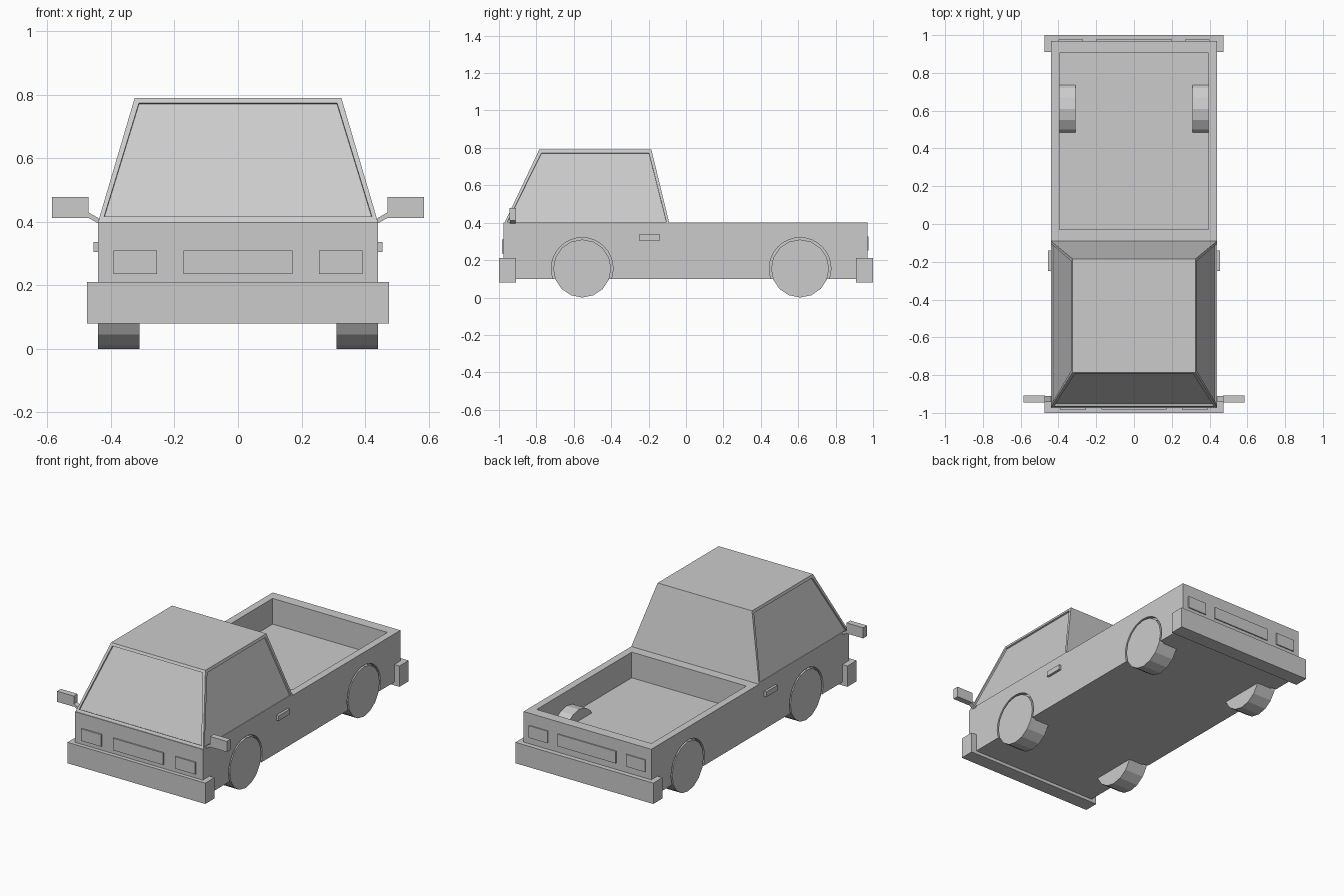
import bpy, bmesh, math
from mathutils import Vector

old = bpy.data.objects.get("Cube")
if old:
    bpy.data.objects.remove(old)

GREY = (0.6, 0.6, 0.6, 1)
paint = bpy.data.materials.new("plain grey")
paint.use_nodes = True
paint.diffuse_color = GREY
paint.node_tree.nodes["Principled BSDF"].inputs["Base Color"].default_value = GREY


def finish(name, bm):
    bmesh.ops.recalc_face_normals(bm, faces=bm.faces)
    mesh = bpy.data.meshes.new(name)
    bm.to_mesh(mesh)
    bm.free()
    mesh.materials.append(paint)
    obj = bpy.data.objects.new(name, mesh)
    bpy.context.collection.objects.link(obj)
    return obj


def prism(name, lower, upper):
    """Solid joining two matching rings of points."""
    bm = bmesh.new()
    a = [bm.verts.new(p) for p in lower]
    b = [bm.verts.new(p) for p in upper]
    n = len(a)
    bm.faces.new(a)
    bm.faces.new(b)
    for i in range(n):
        j = (i + 1) % n
        bm.faces.new((a[i], a[j], b[j], b[i]))
    return finish(name, bm)


def rect(x, y, z):
    return [(x[0], y[0], z), (x[1], y[0], z), (x[1], y[1], z), (x[0], y[1], z)]


def box(name, x, y, z):
    return prism(name, rect(x, y, z[0]), rect(x, y, z[1]))


def disc(name, x, y, z, radius, sides):
    """Cylinder lying along x, with a corner at the bottom."""
    def ring(px):
        turns = [math.tau * i / sides for i in range(sides)]
        return [(px, y + radius * math.sin(t), z - radius * math.cos(t)) for t in turns]
    return prism(name, ring(x[0]), ring(x[1]))


def sided(x, side):
    return sorted((x[0] * side, x[1] * side))


def carve(target, cutter):
    cutter.hide_render = True
    mod = target.modifiers.new("cut", 'BOOLEAN')
    mod.operation = 'DIFFERENCE'
    mod.solver = 'EXACT'
    mod.object = cutter
    bpy.context.view_layer.objects.active = target
    bpy.ops.object.modifier_apply(modifier=mod.name)
    bpy.data.objects.remove(cutter)


SIDES = {"left": 1, "right": -1}
AXLES = {"front": -0.555, "rear": 0.61}

# Lower body with open cargo bed
body = box("body", (-0.44, 0.44), (-0.975, 0.97), (0.1, 0.4))
carve(body, box("bed_cutter", (-0.395, 0.395), (-0.03, 0.905), (0.24, 0.5)))

# Wheels in shallow arches
for side, s in SIDES.items():
    for axle, y in AXLES.items():
        carve(body, disc("arch_cutter", sided((0.41, 0.5), s), y, 0.155, 0.165, 32))
        disc(f"{axle}_{side}_wheel", sided((0.31, 0.44), s), y, 0.155, 0.155, 16)

# Cab with sunken windscreen and side windows
cab = prism("cab", rect((-0.44, 0.44), (-0.97, -0.09), 0.4),
            rect((-0.325, 0.325), (-0.785, -0.185), 0.79))
bm = bmesh.new()
bm.from_mesh(cab.data)
bm.normal_update()
panes = [f for f in bm.faces if abs(f.normal.x) > 0.5 or f.normal.y < -0.5]
for pane in panes:
    sunk = pane.normal * 0.01
    bmesh.ops.inset_individual(bm, faces=[pane], thickness=0.022)
    corners = sorted(pane.verts, key=lambda v: v.co.z)
    sill = 0.416 if pane.normal.y < -0.5 else 0.405
    for low in corners[:2]:
        top = min(corners[2:], key=lambda v: (v.co - low.co).length)
        slope = low.co - top.co
        low.co = top.co + slope * ((top.co.z - sill) / -slope.z)
    rim = list(pane.verts)
    walls = bmesh.ops.extrude_discrete_faces(bm, faces=[pane])["faces"]
    bmesh.ops.translate(bm, verts=walls[0].verts[:], vec=-sunk)
bmesh.ops.recalc_face_normals(bm, faces=bm.faces)
bm.to_mesh(cab.data)
bm.free()

# Bumpers
box("front_bumper", (-0.475, 0.475), (-1, -0.91), (0.08, 0.21))
box("rear_bumper", (-0.475, 0.475), (0.91, 1), (0.08, 0.21))

# Grille and tailgate panel
box("grille", (-0.172, 0.172), (-0.983, -0.97), (0.235, 0.31))
box("tailgate_panel", (-0.2, 0.2), (0.96, 0.977), (0.25, 0.325))

# Lights, door handles and mirrors
for side, s in SIDES.items():
    box(f"{side}_headlight", sided((0.255, 0.392), s), (-0.983, -0.97), (0.235, 0.31))
    box(f"{side}_tail_light", sided((0.27, 0.4), s), (0.96, 0.977), (0.25, 0.325))
    box(f"{side}_door_handle", sided((0.43, 0.455), s), (-0.25, -0.14), (0.305, 0.337))
    box(f"{side}_mirror", sided((0.47, 0.585), s), (-0.945, -0.908), (0.412, 0.478))
    profile = [(0.43, 0.39), (0.44, 0.395), (0.475, 0.415), (0.475, 0.432), (0.44, 0.412)]
    prism(f"{side}_mirror_arm", [(x * s, -0.942, z) for x, z in profile],
          [(x * s, -0.911, z) for x, z in profile])
